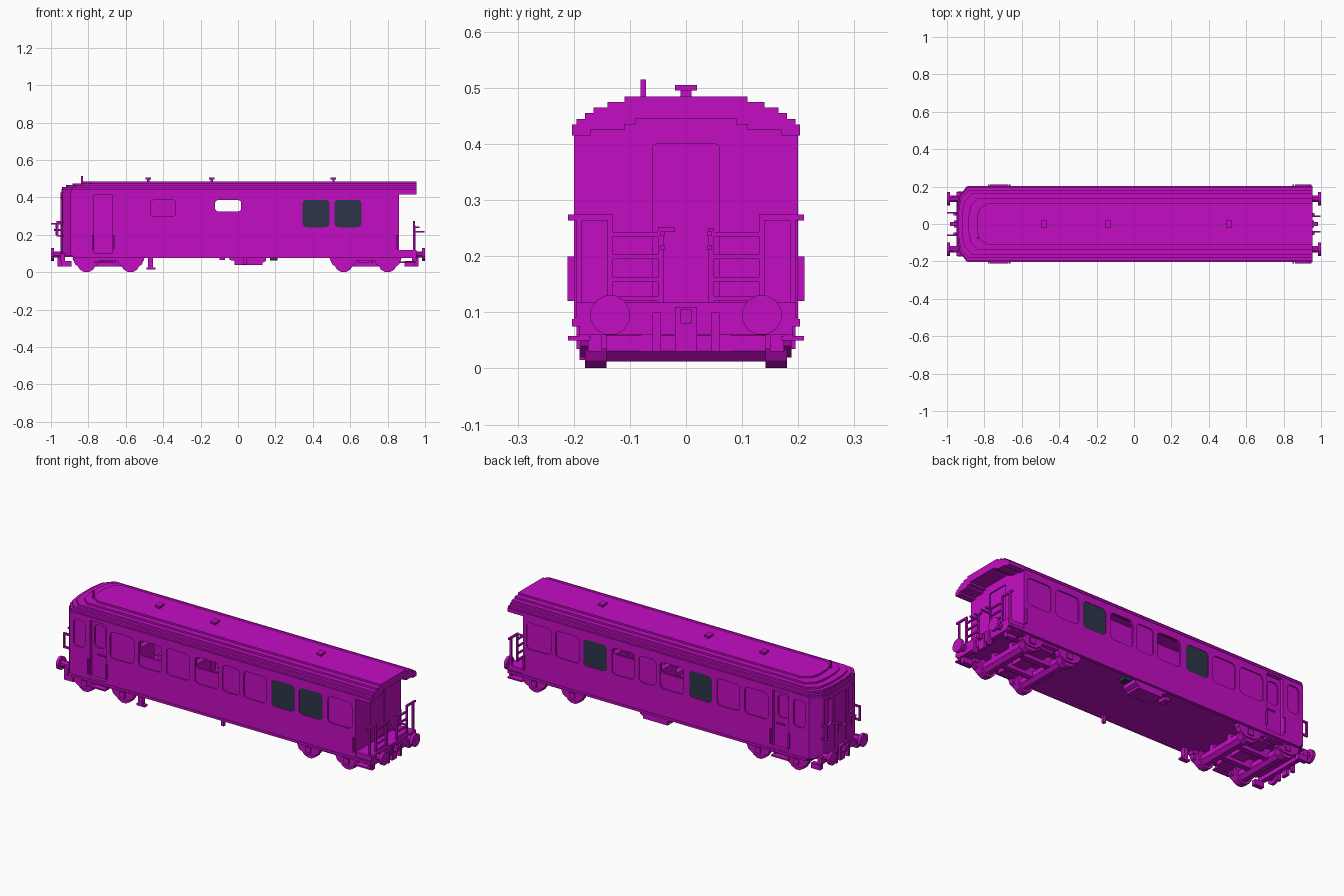
import bpy, bmesh, math
from mathutils import Vector

cube = bpy.data.objects.get("Cube")
if cube:
    bpy.data.objects.remove(cube, do_unlink=True)


def material(name, rgb):
    m = bpy.data.materials.new(name)
    m.use_nodes = True
    m.diffuse_color = (*rgb, 1)
    m.node_tree.nodes["Principled BSDF"].inputs["Base Color"].default_value = (*rgb, 1)
    return m


MAGENTA = material("magenta", (0.55, 0.004, 0.55))
GLASS = material("dark_glass", (0.025, 0.035, 0.065))


class Part:
    """Collects prisms and boxes into one named object."""

    def __init__(self, name, mat=MAGENTA):
        self.name, self.mat, self.bm = name, mat, bmesh.new()

    def prism(self, pts, a, b, axis):
        place = {"x": lambda u, v, t: (t, u, v),
                 "y": lambda u, v, t: (u, t, v),
                 "z": lambda u, v, t: (u, v, t)}[axis]
        lo = [self.bm.verts.new(place(u, v, a)) for u, v in pts]
        hi = [self.bm.verts.new(place(u, v, b)) for u, v in pts]
        self.bm.faces.new(lo)
        self.bm.faces.new(hi)
        for i in range(len(pts)):
            j = (i + 1) % len(pts)
            self.bm.faces.new((lo[i], lo[j], hi[j], hi[i]))
        return self

    def box(self, x0, x1, y0, y1, z0, z1):
        return self.prism([(x0, y0), (x1, y0), (x1, y1), (x0, y1)], z0, z1, "z")

    def both(self, x0, x1, y0, y1, z0, z1):
        self.box(x0, x1, y0, y1, z0, z1)
        return self.box(x0, x1, -y1, -y0, z0, z1)

    def done(self):
        bmesh.ops.recalc_face_normals(self.bm, faces=self.bm.faces)
        me = bpy.data.meshes.new(self.name)
        self.bm.to_mesh(me)
        self.bm.free()
        me.materials.append(self.mat)
        ob = bpy.data.objects.new(self.name, me)
        bpy.context.scene.collection.objects.link(ob)
        return ob


def rounded(u0, u1, v0, v1, r=0.022):
    pts = []
    for cu, cv, start in ((u1 - r, v1 - r, 0), (u0 + r, v1 - r, 90),
                          (u0 + r, v0 + r, 180), (u1 - r, v0 + r, 270)):
        for k in range(4):
            a = math.radians(start + 30 * k)
            pts.append((cu + r * math.cos(a), cv + r * math.sin(a)))
    return pts


def disc(u, v, r, n=12):
    return [(u + r * math.cos(math.tau * (i + .5) / n),
             v + r * math.sin(math.tau * (i + .5) / n)) for i in range(n)]


def plan(x_end, w, x_right):
    side = [(x_right, w), (x_end + .055, w), (x_end + .012, w * .72), (x_end, w * .3)]
    return side + [(x, -y) for x, y in reversed(side)]


def cut(ob, cutter_part):
    cutter = cutter_part.done()
    cutter.hide_render = True
    mod = ob.modifiers.new("cut", "BOOLEAN")
    mod.operation, mod.solver, mod.object = "DIFFERENCE", "EXACT", cutter
    bpy.context.view_layer.objects.active = ob
    bpy.ops.object.modifier_apply(modifier=mod.name)
    bpy.data.objects.remove(cutter, do_unlink=True)


# Body shell: hollow saloon, recessed windows, doors and end panels
body = Part("body_shell").prism(plan(-.95, .2, .86), .09, .425, "z").done()
cut(body, Part("cavity").box(-.65, .845, -.185, .185, .11, .415))

windows = [(-.645, -.5), (-.47, -.33), (-.3, -.16), (-.125, .02), (.045, .15),
           (.175, .315), (.345, .49), (.515, .66), (.69, .84)]
glazed = {-1: (6, 7), 1: (2, 6)}
opened = {-1: {1: .30, 3: .325}, 1: {3: .325, 5: .35}}
recess, through = Part("recess"), Part("through")
glass = Part("dark_window_panes", GLASS)
for s in (-1, 1):
    for i, (x0, x1) in enumerate(windows):
        recess.prism(rounded(x0, x1, .24, .387), s * .194, s * .23, "y")
        if i in glazed[s]:
            glass.prism(rounded(x0, x1, .24, .387), s * .192, s * .198, "y")
        if i in opened[s]:
            through.prism(rounded(x0 + .003, x1 - .003, opened[s][i], .385, .015),
                          s * .17, s * .23, "y")
    recess.prism(rounded(-.87, -.80, .25, .4), s * .193, s * .23, "y")
    recess.prism(rounded(-.77, -.67, .1, .415, .006), s * .18, s * .23, "y")
    through.prism(rounded(-.755, -.69, .265, .39), s * .172, s * .19, "y")
    recess.prism(rounded(min(s * .075, s * .13), max(s * .075, s * .13), .25, .4, .015),
                 -1, -.932, "x")
recess.prism(rounded(-.05, .05, .11, .4, .008), -1, -.943, "x")
recess.prism(rounded(-.06, .06, .11, .4, .008), .854, .9, "x")
cut(body, recess)
cut(body, through)
glass.box(.17, .21, .14, .18, .062, .08)
glass.done()

# Roof: stepped layers, arched underside over the open platform
roof = Part("roof")
steps = [(.425, .203, -.945, .86), (.435, .195, -.945, .86), (.445, .18, -.94, .955),
         (.455, .165, -.92, .955), (.465, .14, -.885, .955), (.475, .11, -.84, .955)]
for z, w, x_end, x_right in steps:
    roof.prism(plan(x_end, w, x_right), z, z + .01, "z")
for z, inner, outer in ((.415, .17, .203), (.425, .11, .203), (.435, .09, .195)):
    roof.both(.86, .955, inner, outer, z, z + .01)
roof.done()

vents = Part("roof_vents")
for x in (-.48, -.14, .51):
    vents.box(x - .006, x + .006, -.01, .01, .485, .496)
    vents.box(x - .015, x + .015, -.02, .02, .495, .505)
vents.box(-.84, -.83, -.081, -.071, .475, .515)
vents.done()

# Underframe, end beams and platform deck
frame = Part("underframe")
frame.prism(plan(-.94, .2, .955), .082, .092, "z")
frame.both(-.88, .955, .185, .203, .075, .088)
frame.box(.86, .955, -.195, .195, .09, .118)
frame.box(.93, .955, -.19, .19, .06, .1)
frame.box(-.95, -.925, -.17, .17, .06, .1)
frame.done()

# Bench seats seen through the lowered windows
seats = Part("seats")
for x in (-.485, -.315, -.142, .032, .162, .33, .502, .675):
    seats.both(x - .015, x + .015, .06, .18, .11, .335)
    seats.both(x - .05, x + .05, .06, .18, .11, .19)
seats.done()

# Bogies: wheels, axle drums, side frames and axle boxes
for label, axles in (("rear", (-.81, -.575)), ("front", (.565, .80))):
    wheels = Part(label + "_wheels")
    bogie = Part(label + "_bogie_frame")
    for x in axles:
        for s in (-1, 1):
            wheels.prism(disc(x, .05, .051), s * .142, s * .18, "y")
            bogie.prism([(x - .075, .075), (x - .06, .04), (x - .025, .02),
                         (x + .025, .02), (x + .06, .04), (x + .075, .075)],
                        s * .16, s * .188, "y")
            bogie.box(x - .016, x + .016, min(s * .18, s * .195),
                      max(s * .18, s * .195), .035, .065)
        bogie.prism(disc(x, .045, .035, 8), -.15, .15, "y")
    mid = sum(axles) / 2
    bogie.both(mid - .19, mid + .19, .155, .185, .062, .085)
    bogie.both(mid - .15, mid + .15, .05, .08, .03, .085)
    bogie.box(mid - .04, mid + .04, -.16, .16, .05, .085)
    wheels.done()
    bogie.done()

# Equipment under the floor
Part("underfloor_tank").prism([(-.045, .085), (-.045, .065), (-.02, .06), (-.02, .038),
                               (.13, .038), (.13, .05), (.15, .06), (.15, .085)],
                              .1, .19, "y").done()
levers = Part("underfloor_posts")
levers.box(-.48, -.455, -.19, -.165, .02, .085).box(-.49, -.44, -.19, -.165, .015, .025)
levers.box(.03, .045, -.19, -.175, .04, .085).box(-.1, -.07, .1, .15, .065, .085)
levers.done()

# Buffers, couplers and hanging pipes at both ends
buffers, couplers = Part("buffers"), Part("couplers_and_pipes")
for e in (-1, 1):
    for s in (-1, 1):
        buffers.prism(disc(s * .135, .095, .036), e * .984, e * 1, "x")
        buffers.prism(disc(s * .135, .095, .018, 8), e * .94, e * .985, "x")
        couplers.prism([(s * .045, .03), (s * .06, .03), (s * .06, .1), (s * .045, .1)],
                       e * .945, e * .965, "x")
        couplers.prism([(s * .15, .03), (s * .175, .03), (s * .175, .06), (s * .15, .06)],
                       e * .89, e * .945, "x")
    couplers.prism([(-.02, .03), (.02, .03), (.02, .11), (-.02, .11)],
                   e * .945, e * .962, "x")
    couplers.prism([(-.01, .08), (.01, .08), (.01, .105), (-.01, .105)],
                   e * .96, e * .985, "x")
buffers.done()
couplers.done()

# Platform railings with side hoops and centre gate posts
rails = Part("platform_railings")
for z in (.12, .155, .195, .235):
    rails.both(.936, .946, .045, .135, z, z + .008)
rails.both(.936, .948, .04, .05, .11, .25)
rails.both(.936, .946, .13, .14, .11, .27)
rails.both(.936, .946, .185, .195, .06, .27)
rails.both(.936, .946, .13, .21, .264, .274)
rails.both(.945, .998, .038, .046, .212, .22)
rails.both(.945, .97, .038, .046, .236, .244)
rails.box(.936, .946, -.05, -.02, .243, .252)
rails.done()

# Gangway rods on the closed end
rods = Part("closed_end_rods")
rods.both(-1, -.945, .055, .065, .255, .263)
rods.both(-.975, -.965, .055, .065, .2, .26)
rods.both(-.97, -.93, .14, .15, .264, .274)
rods.both(-.97, -.96, .14, .15, .19, .27)
rods.both(-.97, -.93, .14, .15, .19, .2)
rods.box(-.985, -.945, -.01, .01, .22, .23)
rods.done()

# Steps and grab handles beside the entrances
entry = Part("steps_and_handles")
for x0, x1 in ((-.77, -.67), (.86, .95)):
    entry.both(x0, x1, .17, .21, .05, .058)
    entry.both(x0, x0 + .01, .175, .19, .055, .085)
    entry.both(x1 - .01, x1, .175, .19, .055, .085)
for x in (-.78, -.668, .848):
    entry.both(x, x + .008, .198, .211, .12, .2)
entry.both(-.735, -.685, .178, .186, .225, .232)
entry.done()
